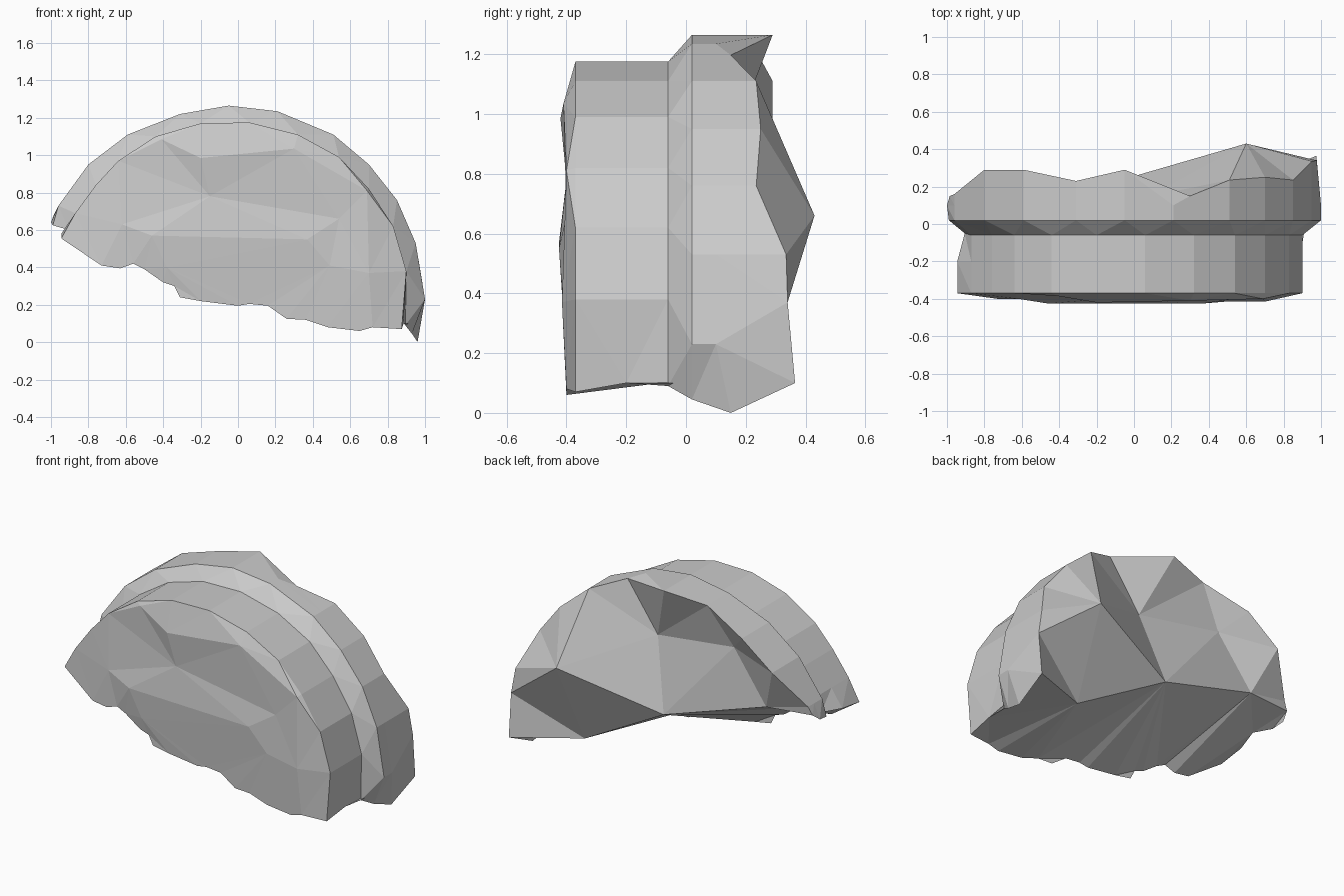
import bpy, bmesh
from mathutils import Vector
from mathutils.geometry import delaunay_2d_cdt

if "Cube" in bpy.data.objects:
    bpy.data.objects.remove(bpy.data.objects["Cube"])

# Arc profiles in (x, z), left to right over the top
outer = [(-.99, .625), (-.96, .73), (-.8, .95), (-.59, 1.11), (-.31, 1.22), (-.05, 1.265), (.21, 1.235),
         (.51, 1.11), (.70, .95), (.85, .76), (.95, .53), (1, .23), (.93, .045)]
inner = [(-.945, .555), (-.87, .69), (-.76, .84), (-.64, .97), (-.44, 1.10), (-.2, 1.17), (.06, 1.175),
         (.32, 1.11), (.54, .99), (.70, .82), (.83, .62), (.9, .38), (.875, .07)]
# Broken back edge: two stations slide along the arc, depth given per station
broken = outer[:6] + [(.30, 1.197)] + outer[7:11] + [(.977, .37), (.93, .045)]
back_y = [.15, .16, .29, .29, .23, .29, .15, .235, .25, .235, .335, .34, .365]

# Broken lower edge of the front face, right to left (x, z)
lower = [(.72, .08), (.65, .06), (.48, .08), (.36, .12), (.26, .125), (.16, .195), (.06, .205), (0, .195),
         (-.2, .22), (-.31, .24), (-.34, .3), (-.40, .32), (-.50, .39), (-.56, .42), (-.63, .395), (-.73, .41)]

# Inner vertices of the chipped front and its ridge lines (x, y, z)
front_pts = [(-.41, -.385, 1.085), (-.2, -.42, .985), (.3, -.41, 1.035), (-.15, -.40, .78), (.54, -.40, .66),
             (-.62, -.40, .63), (.69, -.40, .81), (-.46, -.425, .57), (.37, -.425, .55), (.49, -.415, .41),
             (.7, -.415, .37), (-.38, -.415, .40)]
front_ridges = [(0, 1), (1, 2), (1, 3), (0, 3), (2, 3), (3, 4), (3, 5), (5, 7), (7, 8), (8, 4), (8, 9),
                (9, 11), (7, 11), (4, 9), (4, 6), (6, 10), (9, 10), (2, 6)]

# Inner vertices of the fractured back; negative ridge index counts along the back edge
back_pts = [(.6, .43, .66), (-.02, .25, .465), (-.46, .18, .98), (.09, .15, .90), (.57, .19, .135),
            (-.69, .19, .67)]
back_ridges = [(0, 1), (1, 4), (0, 4), (1, 2), (1, 3), (0, 3), (2, 3), (1, 5), (2, 5),
               (4, -13), (4, -12), (0, -11), (0, -12), (5, -1)]

bm = bmesh.new()


def row(profile, ys, start=None, end=None):
    pts = [(x, y, z) for (x, z), y in zip(profile, ys)]
    if start:
        pts[0] = start
    if end:
        pts[-1] = end
    return [bm.verts.new(p) for p in pts]


def fill(boundary, points, ridges):
    """Triangulate a closed outline with inner points and ridges, seen along y."""
    vs = boundary + [bm.verts.new(p) for p in points]
    n = len(boundary)
    edges = [tuple(n + i if i >= 0 else -i - 1 for i in e) for e in ridges]
    res = delaunay_2d_cdt([Vector((v.co.x, v.co.z)) for v in vs], edges,
                          [list(range(n))[::-1]], 1, 1e-6)
    for f in res[2]:
        ids = [res[3][i] for i in f]
        if all(ids):
            try:
                bm.faces.new([vs[i[0]] for i in ids])
            except ValueError:
                pass


# Stepped rim: narrow front band, sloping step, wide back band
n = len(outer)
rows = [
    row(inner, [-.37] * n),
    row(inner, [-.2] * n, (-.945, -.2, .58), (.885, -.2, .10)),
    row(inner, [-.06] * n, (-.905, -.05, .60), (.895, -.06, .09)),
    row(outer, [.02] * n),
    row(outer, [.1] * n, (-1, .1, .64), (.96, .15, 0)),
    row(broken, back_y, (-.985, .15, .68), (.975, .365, .1)),
]
for a, b in zip(rows, rows[1:]):
    for i in range(n - 1):
        bm.faces.new((a[i], a[i + 1], b[i + 1], b[i]))

# Front face
low = [bm.verts.new((x, -.40, z)) for x, z in lower]
fill(rows[0] + low, front_pts, front_ridges)

# Fractured back and underside
right_end = [r[-1] for r in rows[-2::-1]]
left_end = [r[0] for r in rows[:-1]]
fill(rows[-1] + right_end + low + left_end, back_pts, back_ridges)

bmesh.ops.triangulate(bm, faces=[f for f in bm.faces if len(f.verts) > 3])
bmesh.ops.recalc_face_normals(bm, faces=bm.faces)
mesh = bpy.data.meshes.new("broken_stone_rim")
bm.to_mesh(mesh)
bm.free()
obj = bpy.data.objects.new("broken_stone_rim", mesh)
bpy.context.collection.objects.link(obj)
